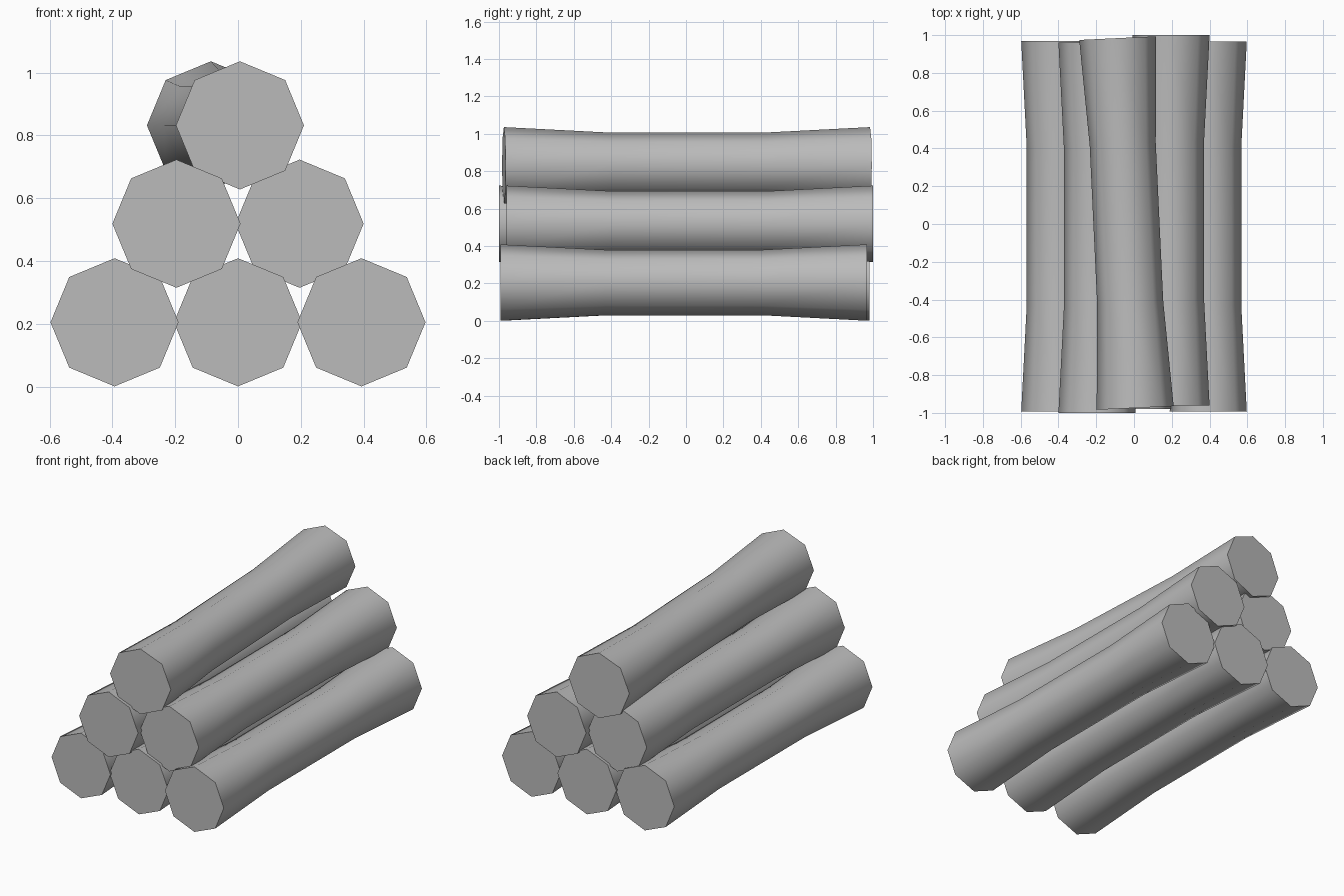
import bpy, bmesh, math
from mathutils import Matrix

cube = bpy.data.objects.get("Cube")
if cube:
    bpy.data.objects.remove(cube)

# One flat grey for every log
grey = bpy.data.materials.new("plain_grey")
grey.use_nodes = True
colour = (0.5, 0.5, 0.5, 1)
grey.diffuse_color = colour
grey.node_tree.nodes["Principled BSDF"].inputs["Base Color"].default_value = colour

SIDES = 8
R = 0.204
WAIST = 0.175
PROFILE = [(-0.98, R), (-0.42, WAIST), (0.42, WAIST), (0.98, R)]


def log(name, x, y, z, turn=0.0):
    """Eight-sided log along y, slimmer in the middle, with flat caps."""
    bm = bmesh.new()
    rings = []
    for along, radius in PROFILE:
        angles = [math.tau * i / SIDES for i in range(SIDES)]
        rings.append([bm.verts.new((radius * math.cos(a), along, radius * math.sin(a)))
                      for a in angles])
    for near, far in zip(rings, rings[1:]):
        for i in range(SIDES):
            j = (i + 1) % SIDES
            bm.faces.new((near[i], near[j], far[j], far[i]))
    bm.faces.new(rings[0])
    bm.faces.new(rings[-1])
    bmesh.ops.recalc_face_normals(bm, faces=bm.faces)
    mesh = bpy.data.meshes.new(name)
    bm.to_mesh(mesh)
    bm.free()
    mesh.materials.append(grey)
    obj = bpy.data.objects.new(name, mesh)
    obj.matrix_world = Matrix.Translation((x, y, z)) @ Matrix.Rotation(turn, 4, "Z")
    bpy.context.collection.objects.link(obj)
    # Smooth bark, sharp cap rims
    bpy.ops.object.select_all(action="DESELECT")
    obj.select_set(True)
    bpy.context.view_layer.objects.active = obj
    bpy.ops.object.shade_smooth_by_angle(angle=math.radians(60))


# Bottom row
log("bottom_right_log", -0.393, -0.012, 0.205)
log("bottom_middle_log", 0, 0, 0.205)
log("bottom_left_log", 0.393, -0.013, 0.205)

# Middle row
log("middle_right_log", -0.196, -0.02, 0.519)
log("middle_left_log", 0.196, 0.02, 0.519)

# Slightly turned log on top
log("top_log", -0.04, 0.005, 0.832, math.radians(2.7))
